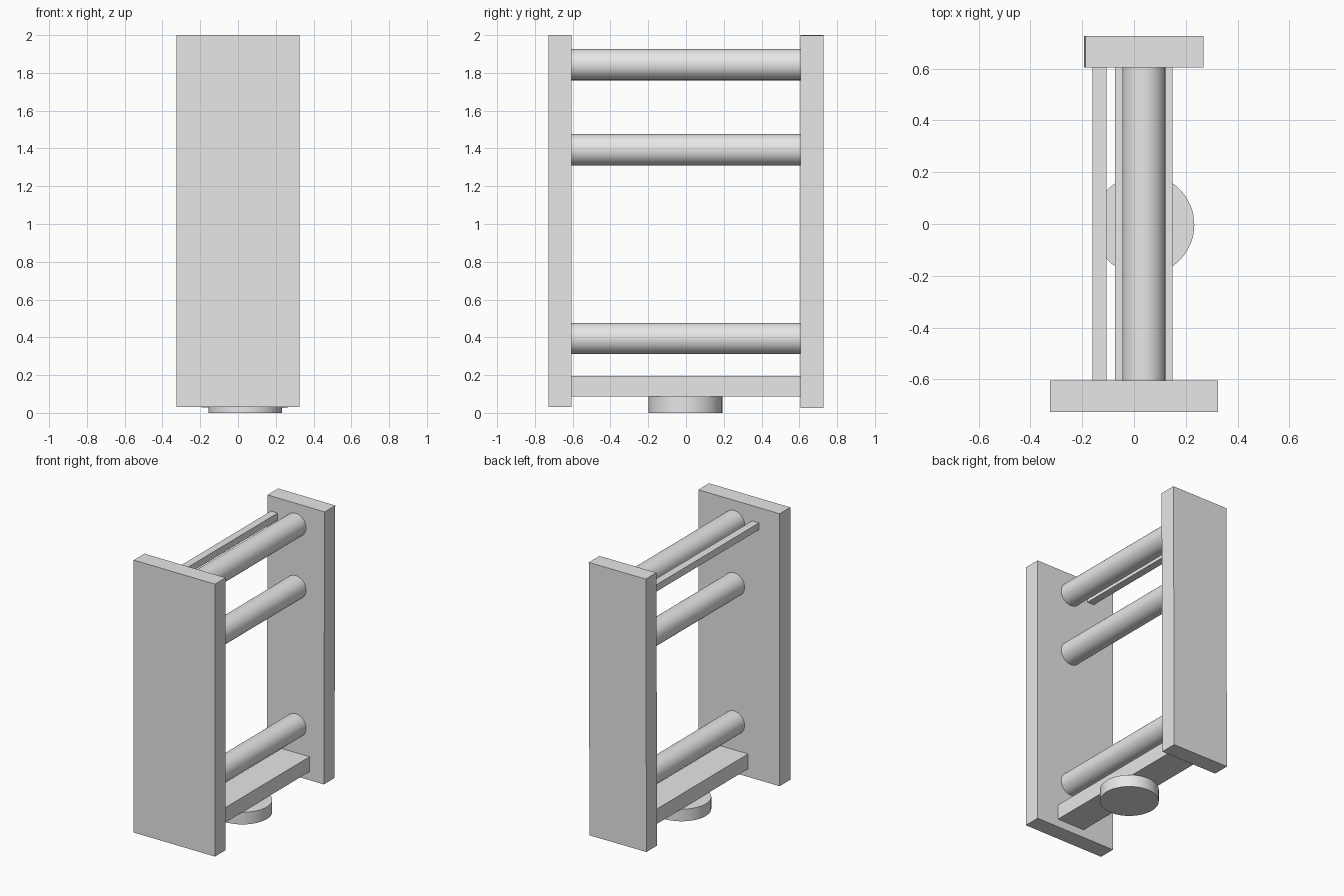
import bpy
import math

cube = bpy.data.objects.get("Cube")
if cube:
    bpy.data.objects.remove(cube, do_unlink=True)

# Single grey finish
grey = bpy.data.materials.new("plain_grey")
grey.use_nodes = True
colour = (0.8, 0.8, 0.8, 1)
grey.diffuse_color = colour
grey.node_tree.nodes["Principled BSDF"].inputs["Base Color"].default_value = colour

CENTRE_X = 0.038    # shared centre line of rungs, foot and back plate
INNER_Y = 0.605     # inner faces of the end plates
OUTER_Y = 0.727


def finish(name):
    obj = bpy.context.object
    obj.name = obj.data.name = name
    obj.data.materials.append(grey)
    return obj


def box(name, x, y, z):
    """Box from (min, max) pairs on each axis."""
    spans = (x, y, z)
    bpy.ops.mesh.primitive_cube_add(size=1, location=[sum(s) / 2 for s in spans])
    obj = finish(name)
    obj.scale = [s[1] - s[0] for s in spans]
    bpy.ops.object.transform_apply(location=False, rotation=False, scale=True)
    return obj


def cylinder(name, radius, depth, location, rotation=(0, 0, 0)):
    bpy.ops.mesh.primitive_cylinder_add(vertices=64, radius=radius, depth=depth,
                                        location=location, rotation=rotation)
    finish(name)
    bpy.ops.object.shade_smooth_by_angle(angle=math.radians(30))


# End plates: wide front, narrow and very slightly leaning back
box("front_plate", (-0.325, 0.325), (-OUTER_Y, -INNER_Y), (0.03, 2.0))
back = box("back_plate", (CENTRE_X - 0.228, CENTRE_X + 0.228),
           (INNER_Y, OUTER_Y), (0.027, 1.999))
back.rotation_euler.y = 0.003

# Round rungs between the plates
for name, z in (("lower_rung", 0.394), ("middle_rung", 1.393), ("upper_rung", 1.844)):
    cylinder(name, 0.083, 2 * INNER_Y, (CENTRE_X, 0, z), (math.pi / 2, 0, 0))

# Thin rail beside the upper rung
box("thin_rail", (-0.16, -0.106), (-INNER_Y, INNER_Y), (1.84, 1.89))

# Bottom bar with its round foot
box("bottom_bar", (CENTRE_X - 0.111, CENTRE_X + 0.111), (-INNER_Y, INNER_Y), (0.088, 0.196))
cylinder("round_foot", 0.195, 0.088, (CENTRE_X, -0.003, 0.044))
